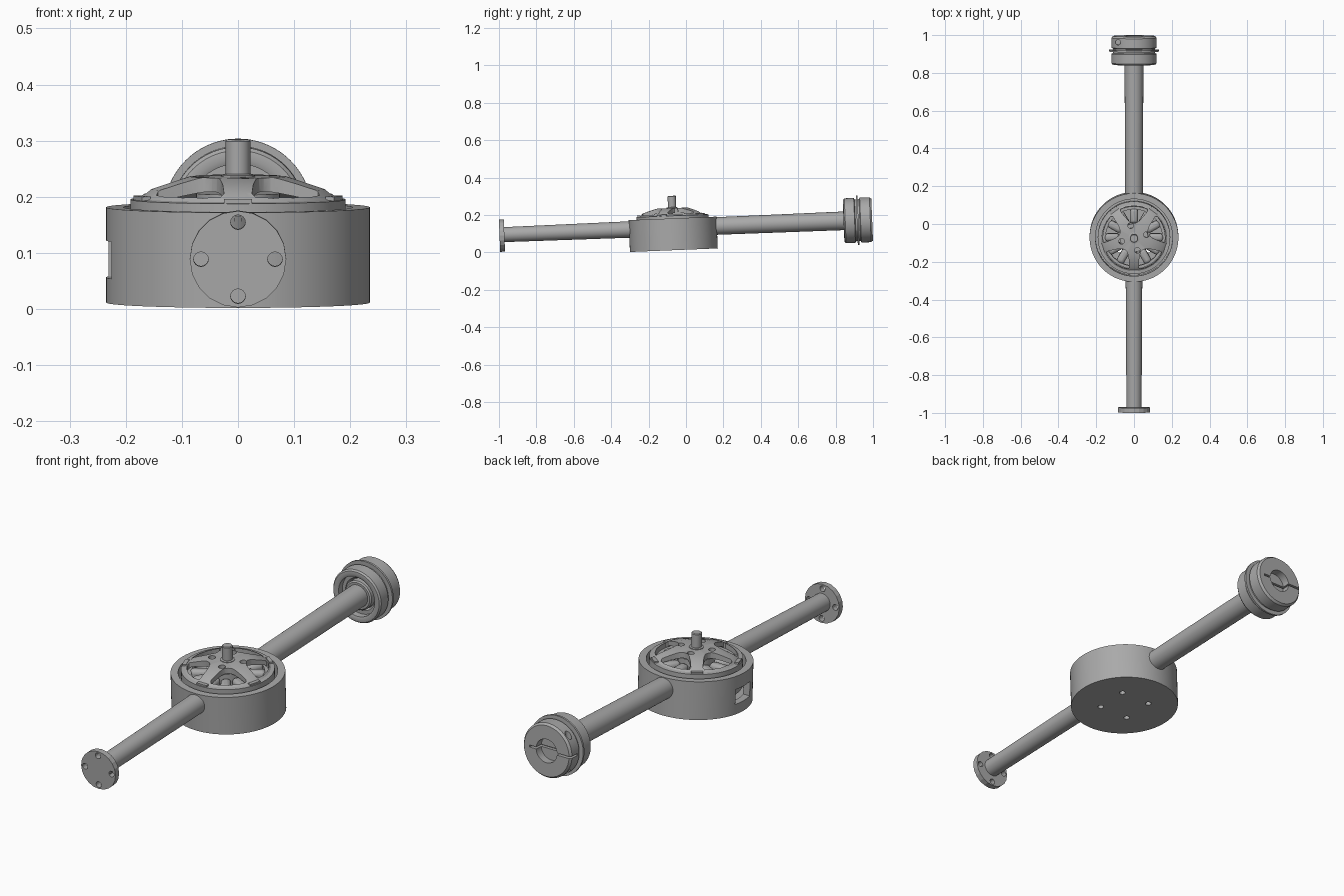
import bpy, bmesh
from math import sin, cos, pi, radians
from mathutils import Matrix, Vector

cube = bpy.data.objects.get("Cube")
if cube:
    bpy.data.objects.remove(cube)

grey = bpy.data.materials.new("machined_grey")
grey.use_nodes = True
GREY = (0.4, 0.4, 0.4, 1)
grey.diffuse_color = GREY
grey.node_tree.nodes["Principled BSDF"].inputs["Base Color"].default_value = GREY

TILT = Matrix.Translation((0, -0.065, 0.0115)) @ Matrix.Rotation(radians(2.33), 4, 'X')
ARM_Z = 0.12
UP = Matrix.Identity(4)
# Lathe axis along +y at arm height
ALONG = Matrix.Translation((0, 0, ARM_Z)) @ Matrix.Rotation(-pi / 2, 4, 'X')
parts = []


def finish(name, bm, matrix=UP, part=True):
    bmesh.ops.remove_doubles(bm, verts=bm.verts, dist=1e-5)
    bmesh.ops.recalc_face_normals(bm, faces=bm.faces)
    bm.transform(matrix)
    mesh = bpy.data.meshes.new(name)
    bm.to_mesh(mesh)
    bm.free()
    mesh.materials.append(grey)
    ob = bpy.data.objects.new(name, mesh)
    bpy.context.collection.objects.link(ob)
    if part:
        parts.append(ob)
    return ob


def lathe(name, profile, sides=64, matrix=UP, part=True):
    """Revolve (radius, height) points around the local z axis."""
    bm = bmesh.new()
    rings = [[bm.verts.new((r * cos(2 * pi * i / sides), r * sin(2 * pi * i / sides), h))
              for i in range(sides)] for r, h in profile]
    for a, b in zip(rings, rings[1:]):
        for i in range(sides):
            j = (i + 1) % sides
            bm.faces.new((a[i], a[j], b[j], b[i]))
    return finish(name, bm, matrix, part)


def rod(name, r, h0, h1, sides=24, matrix=UP, part=True):
    return lathe(name, [(0, h0), (r, h0), (r, h1), (0, h1)], sides, matrix, part)


def box(name, size, matrix, part=True):
    bm = bmesh.new()
    bmesh.ops.create_cube(bm, size=1)
    bm.transform(Matrix.Diagonal((*size, 1)))
    return finish(name, bm, matrix, part)


def cut(target, cutters):
    for c in cutters:
        c.hide_render = True
        mod = target.modifiers.new("cut", 'BOOLEAN')
        mod.operation, mod.solver, mod.object = 'DIFFERENCE', 'EXACT', c
        bpy.context.view_layer.objects.active = target
        bpy.ops.object.modifier_apply(modifier=mod.name)
        bpy.data.objects.remove(c)


def at(angle, radius, z=0):
    return Matrix.Rotation(angle, 4, 'Z') @ Matrix.Translation((radius, 0, z))


# Motor cup with a cable window and four floor holes
cup = lathe("motor_cup", [(0, 0), (0.235, 0), (0.235, 0.17), (0.204, 0.17),
                          (0.204, 0.025), (0, 0.025)], 96)
cutters = [box("window_cutter", (0.1, 0.11, 0.066), Matrix.Translation((-0.23, -0.01, 0.078)), False)]
cutters += [rod("hole_cutter", 0.013, -0.05, 0.04, 16, at(pi / 4 + k * pi / 2, 0.105), False)
            for k in range(4)]
cut(cup, cutters)

# Rotor bell with five vents and four hub holes
bell = lathe("rotor_bell", [(0, 0.225), (0.086, 0.225), (0.157, 0.203), (0.176, 0.186),
                            (0.192, 0.184), (0.192, 0.06), (0.174, 0.06), (0.174, 0.165),
                            (0.15, 0.185), (0.08, 0.2), (0, 0.2)], 80)
half = [(0.169, 0), (0.169, 14), (0.167, 25), (0.16, 27), (0.12, 23), (0.095, 17),
        (0.082, 9), (0.079, 0)]
outline = half + [(r, -a) for r, a in half[-2:0:-1]]
cutters = []
for k in range(5):
    bm = bmesh.new()
    face = bm.faces.new([bm.verts.new((r * cos(radians(a)), r * sin(radians(a)), 0.12))
                         for r, a in outline])
    extrusion = bmesh.ops.extrude_face_region(bm, geom=[face])
    bmesh.ops.translate(bm, vec=(0, 0, 0.2),
                        verts=[v for v in extrusion["geom"] if isinstance(v, bmesh.types.BMVert)])
    cutters.append(finish("vent_cutter", bm, at(radians(-54 + 72 * k), 0), False))
cutters += [rod("bolt_cutter", 0.015, 0.19, 0.3, 16, at(radians(15 + 90 * k), 0.068), False)
            for k in range(4)]
cut(bell, cutters)
for k in range(5):
    box("spoke_foot", (0.016, 0.05, 0.014), at(radians(-90 + 72 * k), 0.18, 0.185))

# Propeller shaft
lathe("motor_shaft", [(0, 0.2), (0.03, 0.2), (0.03, 0.228), (0.022, 0.23),
                      (0.022, 0.288), (0.019, 0.291), (0, 0.291)], 32)

# Stator core, ring and wound coils
rod("stator_core", 0.075, 0.02, 0.195, 40)
lathe("stator_ring", [(0.15, 0.1), (0.166, 0.1), (0.166, 0.172), (0.15, 0.172), (0.15, 0.1)])
for k in range(12):
    coil = box("stator_coil", (0.08, 0.042, 0.09), at(k * pi / 6, 0.115, 0.135))
    bev = coil.modifiers.new("round", 'BEVEL')
    bev.width, bev.segments = 0.016, 3

# Tapered arms on both sides of the cup
lathe("front_arm", [(0, -0.91), (0.04, -0.91), (0.044, -0.215), (0, -0.215)], 40, ALONG)
lathe("rear_arm", [(0, 0.215), (0.047, 0.215), (0.05, 0.97), (0, 0.97)], 40, ALONG)

# Front end flange with four bolt holes
FLANGE = Matrix.Translation((0, 0, -0.005)) @ ALONG
flange = rod("end_flange", 0.086, -0.928, -0.902, 20, FLANGE)
cut(flange, [rod("flange_cutter", 0.013, -1, -0.8, 16, FLANGE @ at(k * pi / 2, 0.066), False)
             for k in range(4)])

# Rear hub: front collar with a recess, thin disc, split clamp
lathe("hub_collar", [(0, 0.955), (0.068, 0.955), (0.074, 0.945), (0.09, 0.945), (0.09, 0.917),
                     (0.1, 0.913), (0.114, 0.915), (0.12, 0.922), (0.12, 0.972), (0.112, 0.976),
                     (0.112, 0.99), (0, 0.99)], 72, ALONG)
lathe("arm_socket", [(0, 0.925), (0.06, 0.925), (0.066, 0.93), (0.066, 0.96), (0, 0.96)], 40, ALONG)
rod("hub_disc", 0.132, 0.984, 0.993, 72, ALONG)
clamp = lathe("split_clamp", [(0, 0.99), (0.112, 0.99), (0.112, 1.0), (0.12, 1.004), (0.12, 1.056),
                              (0.112, 1.066), (0.052, 1.066), (0.052, 1.03), (0, 1.03)], 72, ALONG)
slit = box("slit_cutter", (0.23, 0.06, 0.009), Matrix.Translation((-0.03, 1.045, ARM_Z)), False)
screws = [rod("screw_cutter", 0.014, 0.045, 0.15, 16,
              Matrix.Translation((-0.085, 1.036, ARM_Z)) @ Matrix.Diagonal((1, 1, s, 1)), False)
          for s in (1, -1)]
for s in screws:
    s.data.flip_normals() if s is screws[1] else None
cut(clamp, [slit] + screws)

# Smooth curved walls and lean the whole assembly
for ob in parts:
    ob.data.transform(TILT)
    bpy.ops.object.select_all(action='DESELECT')
    ob.select_set(True)
    bpy.context.view_layer.objects.active = ob
    bpy.ops.object.shade_smooth_by_angle(angle=radians(15 if ob is flange else 30))
